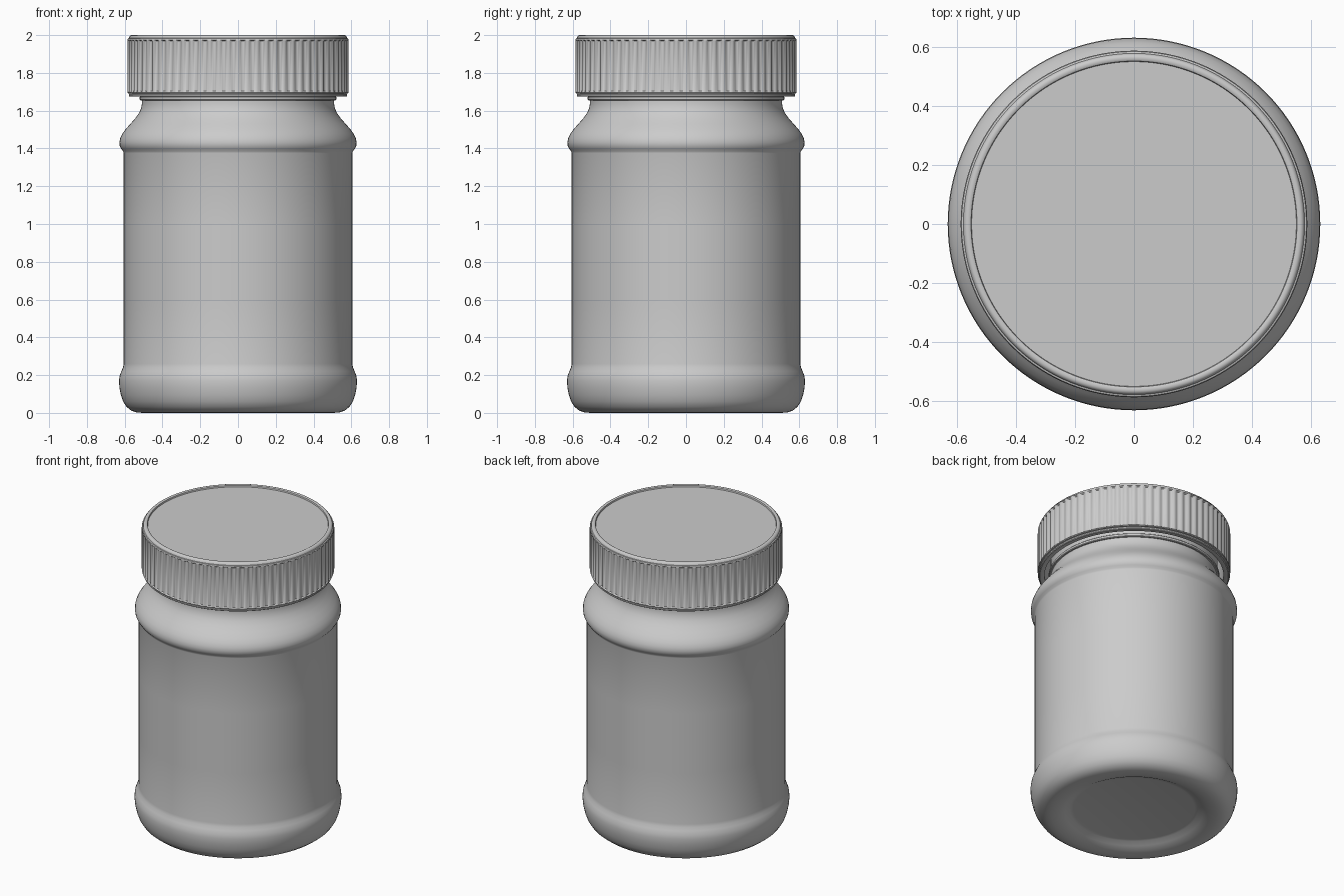
import bpy, bmesh, math


def lathe(name, profile, segs, angle=35, ribs=0, depth=0.0):
    """Revolve (radius, z, rib weight) points around z; radius 0 makes a pole."""
    bm = bmesh.new()
    rows = []
    for r, z, *w in profile:
        weight = w[0] if w else 0
        if r == 0:
            rows.append([bm.verts.new((0, 0, z))] * segs)
            continue
        row = []
        for i in range(segs):
            a = 2 * math.pi * i / segs
            groove = 0.5 - 0.5 * math.cos(ribs * a)
            rr = r - weight * depth * groove
            row.append(bm.verts.new((rr * math.cos(a), rr * math.sin(a), z)))
        rows.append(row)
    for low, high in zip(rows, rows[1:]):
        for i in range(segs):
            j = (i + 1) % segs
            quad = [low[i], low[j], high[j], high[i]]
            bm.faces.new(list(dict.fromkeys(quad)))
    bmesh.ops.recalc_face_normals(bm, faces=bm.faces)
    mesh = bpy.data.meshes.new(name)
    bm.to_mesh(mesh)
    bm.free()
    obj = bpy.data.objects.new(name, mesh)
    bpy.context.collection.objects.link(obj)
    bpy.ops.object.select_all(action='DESELECT')
    obj.select_set(True)
    bpy.context.view_layer.objects.active = obj
    bpy.ops.object.shade_smooth_by_angle(angle=math.radians(angle))
    return obj


# Jar body: recessed base, rounded foot, straight wall, shoulder and neck
lathe("jar_body", [
    (0, 0.04), (0.37, 0.04), (0.39, 0.036), (0.42, 0.02), (0.455, 0.007),
    (0.50, 0.0), (0.535, 0.002), (0.565, 0.012), (0.59, 0.032),
    (0.608, 0.06), (0.62, 0.095), (0.628, 0.135), (0.63, 0.17),
    (0.627, 0.195), (0.618, 0.22), (0.609, 0.24), (0.605, 0.26),
    (0.605, 0.6), (0.605, 1.0), (0.605, 1.375), (0.608, 1.385),
    (0.618, 1.397), (0.626, 1.413), (0.628, 1.432), (0.624, 1.453),
    (0.613, 1.477), (0.595, 1.502), (0.57, 1.53), (0.545, 1.558),
    (0.525, 1.586), (0.513, 1.612), (0.509, 1.635), (0.508, 1.655),
    (0.508, 1.93), (0.50, 1.94), (0, 1.94)], 128)

# Sealing ring under the lid
lathe("seal_ring", [
    (0.50, 1.655), (0.517, 1.655), (0.521, 1.659), (0.521, 1.672),
    (0.517, 1.676), (0.50, 1.676), (0.50, 1.655)], 128)

# Screw lid: hollow underneath, ribbed grip, raised rim around a flat top
lathe("lid", [
    (0, 1.95), (0.545, 1.95), (0.545, 1.677), (0.55, 1.674), (0.573, 1.674),
    (0.578, 1.678), (0.578, 1.686), (0.575, 1.690), (0.583, 1.692),
    (0.586, 1.697), (0.586, 1.703, 1), (0.586, 1.968, 1), (0.586, 1.974),
    (0.583, 1.982), (0.577, 1.984), (0.575, 1.992), (0.570, 1.998),
    (0.564, 2.0), (0.556, 2.0), (0.551, 1.997), (0.549, 1.988), (0, 1.988)],
    576, ribs=72, depth=0.01)
